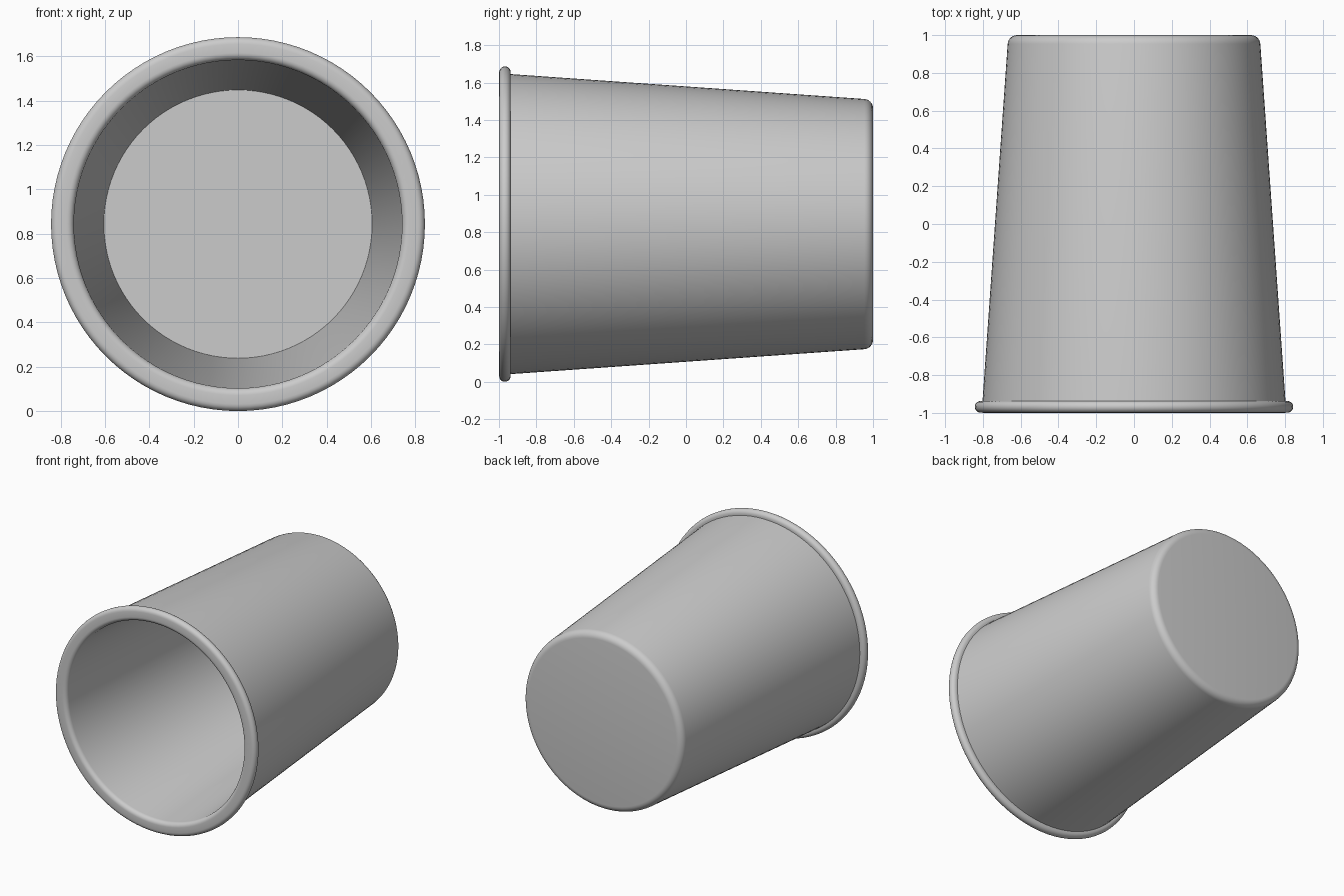
import bpy, bmesh
from math import sin, cos, pi, radians
from mathutils import Matrix, Vector

if "Cube" in bpy.data.objects:
    bpy.data.objects.remove(bpy.data.objects["Cube"])

SEGMENTS = 96
R_MAX = 0.843  # rim radius, also the height of the cup's axis


def arc(r, y, radius, start, end, steps=6):
    """Rounded corner in the (radius, y) profile plane; angles in degrees."""
    angles = [radians(start + (end - start) * i / steps) for i in range(steps + 1)]
    return [(r + radius * cos(a), y + radius * sin(a)) for a in angles]


def lathe(name, profile):
    """Revolve a (radius, y) profile around the cup's y axis."""
    bm = bmesh.new()
    verts = [bm.verts.new((r, y, 0)) for r, y in profile]
    edges = [bm.edges.new(pair) for pair in zip(verts, verts[1:])]
    bmesh.ops.spin(bm, geom=verts + edges, cent=(0, 0, 0), axis=(0, 1, 0),
                   angle=2 * pi, steps=SEGMENTS)
    bmesh.ops.remove_doubles(bm, verts=bm.verts, dist=0.0001)
    bmesh.ops.translate(bm, verts=bm.verts, vec=(0, 0, R_MAX))
    bmesh.ops.recalc_face_normals(bm, faces=bm.faces)
    mesh = bpy.data.meshes.new(name)
    bm.to_mesh(mesh)
    bm.free()
    obj = bpy.data.objects.new(name, mesh)
    bpy.context.collection.objects.link(obj)
    bpy.context.view_layer.objects.active = obj
    obj.select_set(True)
    bpy.ops.object.shade_smooth_by_angle(angle=radians(35))
    obj.select_set(False)
    return obj


# One continuous shell: base, tapered wall, rolled rim, inner wall, floor
profile = [(0, 1.0)]
profile += arc(0.619, 0.95, 0.05, 90, 4)               # rounded base edge
profile += [(0.802, -0.937)]                           # wall meets the rim
profile += arc(R_MAX - 0.031, -0.968, 0.031, 90, -90, 10)  # outer lip
profile += arc(0.772, -0.968, 0.032, -90, -180)        # inner lip
profile += [(0.605, 0.94), (0, 0.94)]                  # inner wall and floor
lathe("cup", profile)
